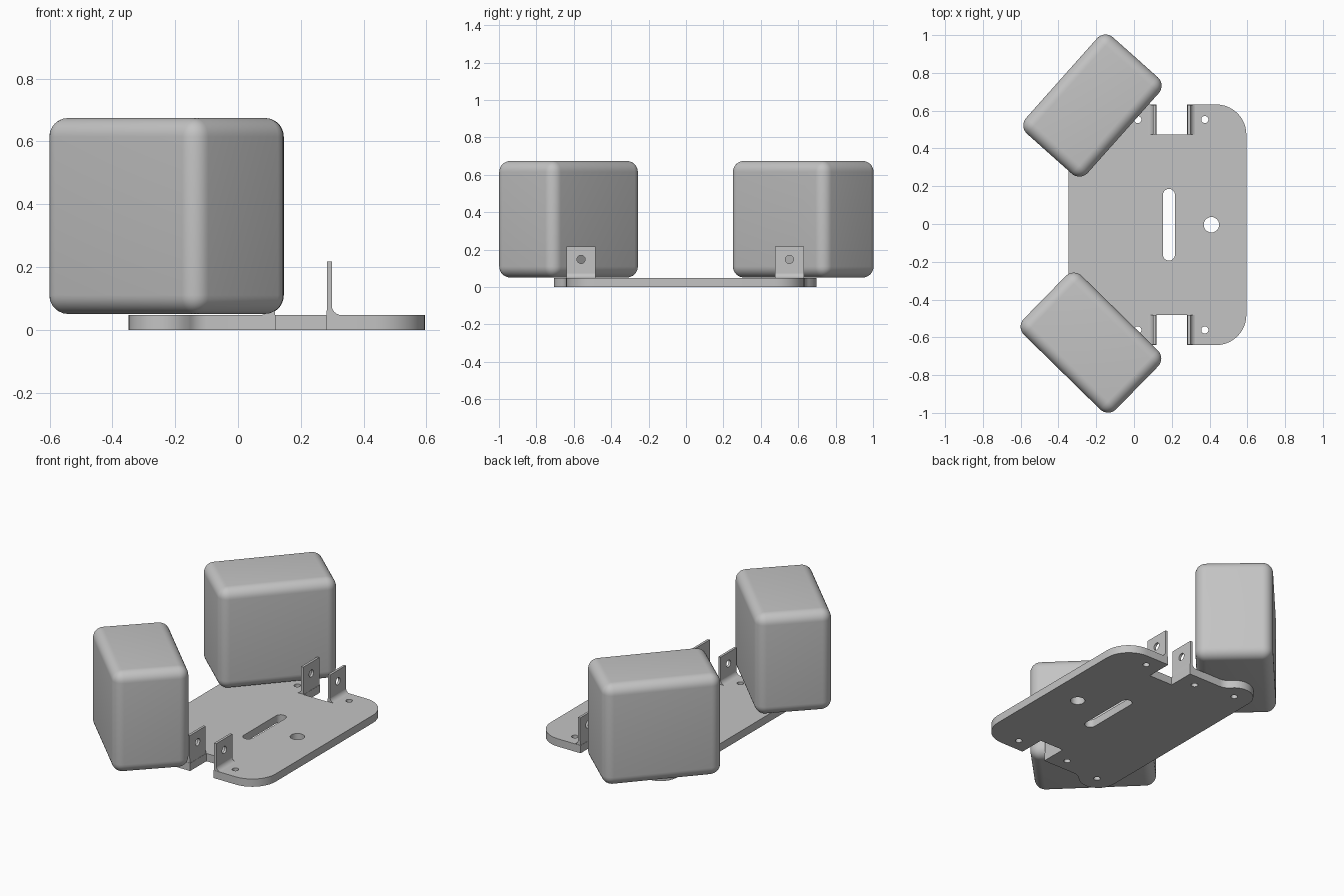
import bpy
from math import radians, cos, sin
from mathutils import Matrix

cube = bpy.data.objects.get("Cube")
if cube:
    bpy.data.objects.remove(cube, do_unlink=True)

grey = bpy.data.materials.new("plain grey")
grey.use_nodes = True
grey.diffuse_color = (0.55, 0.55, 0.55, 1)
grey.node_tree.nodes["Principled BSDF"].inputs["Base Color"].default_value = (0.55, 0.55, 0.55, 1)

MID_Y = -0.004          # symmetry line of the base plate
THICK = 0.048           # plate thickness
NOTCH = (0.12, 0.28)    # x limits of the notches
EDGE, NOTCH_END = 0.637, 0.477


def arc(cx, cy, r, start, end, n=10):
    angles = [radians(start + (end - start) * i / n) for i in range(n + 1)]
    return [(cx + r * cos(a), cy + r * sin(a)) for a in angles]


def circle(cx, cy, r):
    return arc(cx, cy, r, 0, 360, 24)[:-1]


def finish(ob):
    ob.data.materials.clear()
    ob.data.materials.append(grey)
    bpy.ops.object.select_all(action='DESELECT')
    ob.select_set(True)
    bpy.context.view_layer.objects.active = ob
    bpy.ops.object.shade_smooth_by_angle(angle=radians(30))


def extruded(name, loops, depth, matrix):
    """Flat outline with holes, extruded evenly about its own plane."""
    curve = bpy.data.curves.new(name + " outline", 'CURVE')
    curve.dimensions, curve.fill_mode, curve.extrude = '2D', 'BOTH', depth / 2
    for loop in loops:
        spline = curve.splines.new('POLY')
        spline.points.add(len(loop) - 1)
        for p, (x, y) in zip(spline.points, loop):
            p.co = (x, y, 0, 1)
        spline.use_cyclic_u = True
    temp = bpy.data.objects.new(name + " temp", curve)
    bpy.context.collection.objects.link(temp)
    bpy.context.view_layer.update()
    mesh = bpy.data.meshes.new_from_object(temp.evaluated_get(bpy.context.evaluated_depsgraph_get()))
    bpy.data.objects.remove(temp, do_unlink=True)
    ob = bpy.data.objects.new(name, mesh)
    bpy.context.collection.objects.link(ob)
    ob.matrix_world = matrix
    finish(ob)


# Base plate: rounded ears at one end, notches and rounded corners at the other
half = arc(-0.238, -0.592, 0.11, 180, 320) + arc(-0.098, -0.71, 0.073, 140, 90, 6)
half += [(NOTCH[0], -EDGE), (NOTCH[0], -NOTCH_END), (NOTCH[1], -NOTCH_END), (NOTCH[1], -EDGE)]
half += arc(0.435, -EDGE + 0.16, 0.16, 270, 360)
outline = half + [(x, -y) for x, y in reversed(half)]
slot = arc(0.185, 0.158, 0.032, 0, 180) + arc(0.185, -0.158, 0.032, 180, 360)
holes = [slot, circle(0.41, 0, 0.041)]
for s in (-1, 1):
    holes += [circle(x, s * y, 0.019) for x, y in ((0.375, 0.557), (0.02, 0.557), (-0.235, 0.6))]
extruded("base_plate", [outline] + holes, THICK, Matrix.Translation((0, MID_Y, THICK / 2)))

# Upright tabs beside each notch, with a rounded bend at the foot
TAB = 0.015
face_x = Matrix(((0, 0, 1, 0), (1, 0, 0, 0), (0, 1, 0, 0), (0, 0, 0, 1)))
face_y = Matrix.Rotation(radians(90), 4, 'X')
width = EDGE - NOTCH_END
for end, sy in (("front", -1), ("back", 1)):
    y = MID_Y + sy * (EDGE + NOTCH_END) / 2
    for side, x, sx in (("right", NOTCH[0], -1), ("left", NOTCH[1], 1)):
        w = width / 2 - 0.002
        plate = [(-w, 0.02), (w, 0.02), (w, 0.217), (-w, 0.217)]
        extruded(f"{end}_{side}_tab", [plate, circle(0, 0.148, 0.022)], TAB,
                 Matrix.Translation((x + sx * (0.004 + TAB / 2), y, 0)) @ face_x)
        bend = [(0, 0.03), (0.004, 0.08), (0.018, 0.08)] + arc(0.05, 0.079, 0.032, 180, 270, 6) + [(0.05, 0.03)]
        extruded(f"{end}_{side}_tab_bend", [[(sx * a, b) for a, b in bend]], 2 * w,
                 Matrix.Translation((x, y, 0)) @ face_y)

# Rounded blocks standing on the plate at an angle
for name, loc, angle in (("front_block", (-0.228, -0.628), -44.4), ("back_block", (-0.22, 0.627), 48.3)):
    bpy.ops.mesh.primitive_cube_add(size=1, location=(*loc, 0.3625), rotation=(0, 0, radians(angle)))
    block = bpy.context.object
    block.name = name
    block.scale = (0.684, 0.437, 0.624)
    bpy.ops.object.transform_apply(location=False, rotation=False, scale=True)
    bevel = block.modifiers.new("rounded edges", 'BEVEL')
    bevel.width, bevel.segments = 0.06, 8
    bpy.ops.object.modifier_apply(modifier=bevel.name)
    finish(block)
